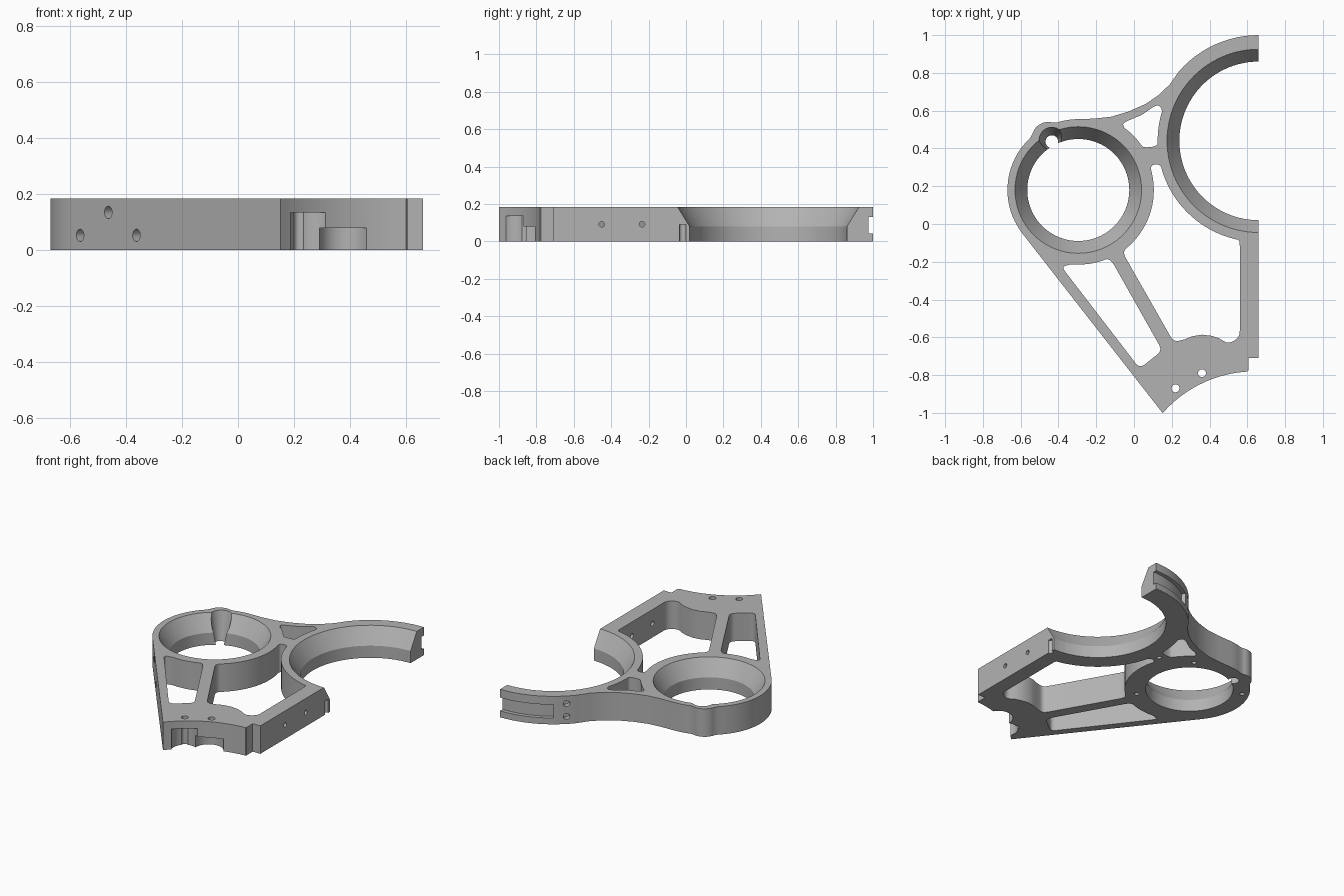
import bpy, bmesh, math
from mathutils import Vector

if "Cube" in bpy.data.objects:
    bpy.data.objects.remove(bpy.data.objects["Cube"], do_unlink=True)

H = 0.185                      # plate thickness
RING = Vector((-0.295, 0.18))  # centre of the full ring
BOWL = Vector((0.66, 0.44))    # centre of the half ring

grey = bpy.data.materials.new("machined grey")
grey.use_nodes = True
grey.diffuse_color = (0.45, 0.45, 0.45, 1)
grey.node_tree.nodes["Principled BSDF"].inputs["Base Color"].default_value = (0.45, 0.45, 0.45, 1)


def arc(c, r, a0, a1):
    n = max(2, int(abs(a1 - a0) / 4))
    angles = [math.radians(a0 + (a1 - a0) * i / n) for i in range(n + 1)]
    return [(c[0] + r * math.cos(a), c[1] + r * math.sin(a)) for a in angles]


def rounded(points, radius):
    """Round the sharp corners of a closed outline."""
    pts, out = [Vector(p) for p in points], []
    for i, p in enumerate(pts):
        a, b = pts[i - 1] - p, pts[(i + 1) % len(pts)] - p
        if math.degrees(a.angle(-b)) < 25:
            out.append(p)
            continue
        s = p + a.normalized() * min(radius, a.length * 0.45)
        e = p + b.normalized() * min(radius, b.length * 0.45)
        for k in range(7):
            t = k / 6
            out.append(s * (1 - t) ** 2 + p * 2 * t * (1 - t) + e * t * t)
    return out


def finish(name, bm):
    bmesh.ops.recalc_face_normals(bm, faces=bm.faces)
    mesh = bpy.data.meshes.new(name)
    bm.to_mesh(mesh)
    bm.free()
    mesh.materials.append(grey)
    ob = bpy.data.objects.new(name, mesh)
    bpy.context.collection.objects.link(ob)
    return ob


def prism(name, points, z0, z1):
    bm = bmesh.new()
    face = bm.faces.new([bm.verts.new((p[0], p[1], z0)) for p in points])
    up = bmesh.ops.extrude_face_region(bm, geom=[face])["geom"]
    bmesh.ops.translate(bm, vec=(0, 0, z1 - z0), verts=[v for v in up if isinstance(v, bmesh.types.BMVert)])
    return finish(name, bm)


def rod(name, start, end, r0, r1=None, sides=20):
    start, end = Vector(start), Vector(end)
    axis = end - start
    bm = bmesh.new()
    bmesh.ops.create_cone(bm, cap_ends=True, segments=sides, radius1=r0,
                          radius2=r0 if r1 is None else r1, depth=axis.length)
    bmesh.ops.rotate(bm, cent=(0, 0, 0), verts=bm.verts,
                     matrix=Vector((0, 0, 1)).rotation_difference(axis).to_matrix())
    bmesh.ops.translate(bm, vec=(start + end) / 2, verts=bm.verts)
    return finish(name, bm)


# Main plate outline
outline = arc(BOWL, 0.56, 90, 139)
outline += [(0.19, 0.74), (0.13, 0.682), (0.06, 0.635), (-0.03, 0.595), (-0.12, 0.568), (-0.21, 0.558)]
outline += arc(RING, 0.375, 93, 108) + arc((-0.455, 0.455), 0.085, 75, 165) + arc(RING, 0.375, 133, 218)
outline += arc((0.64, -1.43), 0.65, 138.7, 93.5)
outline += [(0.605, -0.775), (0.605, -0.71), (0.66, -0.71)]
plate = prism("bracket_plate", outline, 0, H)

cutters = []

# Open windows through the plate
neck_window = arc(RING, 0.41, 54, 33) + arc(BOWL, 0.535, 183, 162)
neck_window += [(0.125, 0.635), (0.04, 0.577), (-0.06, 0.535)]
main_window = arc(BOWL, 0.535, 199, 257) + [(0.56, -0.085), (0.56, -0.6), (0.5, -0.635), (0.45, -0.605)]
main_window += [(0.41, -0.592), (0.36, -0.586), (0.31, -0.594), (0.27, -0.61), (0.21, -0.625), (-0.055, -0.16)]
main_window += arc(RING, 0.4, -52, 17) + [(0.1, 0.315), (0.14, 0.315)]
side_window = arc(RING, 0.395, -95, -67) + [(-0.115, -0.2), (0.15, -0.67), (0.03, -0.765), (-0.385, -0.225)]
for name, shape in (("neck", neck_window), ("main", main_window), ("side", side_window)):
    cutters.append(prism(name + "_window_cutter", rounded(shape, 0.035), -0.1, 0.3))

# Bores with a flared upper seat
for name, c, r in (("ring", RING, 0.27), ("bowl", BOWL, 0.42)):
    slope, low, high = 0.62, 0.05, 0.25
    cutters.append(rod(name + "_bore_cutter", (*c, -0.1), (*c, 0.3), r, sides=96))
    cutters.append(rod(name + "_seat_cutter", (*c, low), (*c, high),
                       r + slope * (low - 0.08), r + slope * (high - 0.08), 96))

# Tapered keyway in the ring
cutters.append(rod("keyway_cutter", (-0.435, 0.435, -0.02), (-0.435, 0.445, 0.2), 0.03, 0.07, 32))

# Curved slot and paired holes on the half ring
slot = arc(BOWL, 0.535, 84, 125) + arc(BOWL, 0.65, 125, 84)
cutters.append(prism("slot_cutter", slot, 0.042, 0.13))
for z in (0.05, 0.135):
    ends = [BOWL + Vector((math.cos(2.32), math.sin(2.32))) * r for r in (0.525, 0.65)]
    cutters.append(rod("slot_hole_cutter", (*ends[0], z), (*ends[1], z), 0.02))

# Stepped recess below the foot, with vertical holes above it
cutters.append(rod("deep_recess_cutter", (0.26, -0.93, -0.1), (0.26, -0.93, 0.135), 0.08, sides=40))
cutters.append(rod("shallow_recess_cutter", (0.38, -0.85, -0.1), (0.38, -0.85, 0.08), 0.09, sides=40))
for x, y in ((0.22, -0.87), (0.36, -0.79)):
    cutters.append(rod("foot_hole_cutter", (x, y, -0.1), (x, y, 0.3), 0.021))

# Holes through the straight wall and a half-open pin groove
for y in (-0.45, -0.235):
    cutters.append(rod("wall_hole_cutter", (0.5, y, 0.092), (0.8, y, 0.092), 0.015))
cutters.append(rod("pin_groove_cutter", (0.66, -0.018, -0.1), (0.66, -0.018, 0.09), 0.018))

# Blind holes in the slanted wall
for x, z in ((-0.56, 0.053), (-0.46, 0.135), (-0.36, 0.053)):
    surface = Vector((x, -0.03 - 1.293 * (x + 0.6), z))
    outward = Vector((-0.79, -0.61, 0))
    cutters.append(rod("slant_hole_cutter", surface - outward * 0.05, surface + outward * 0.1, 0.022))

# Blind holes in the underside
spots = [RING + Vector((math.cos(math.radians(a)), math.sin(math.radians(a)))) * 0.33 for a in (55, -50, 150)]
for p in spots + [Vector((0.1, 0.36))]:
    cutters.append(rod("underside_hole_cutter", (*p, -0.1), (*p, 0.07), 0.015))

# Cut everything out of the plate
bpy.context.view_layer.objects.active = plate
for c in cutters:
    mod = plate.modifiers.new(c.name, "BOOLEAN")
    mod.operation, mod.solver, mod.object = "DIFFERENCE", "EXACT", c
    bpy.ops.object.modifier_apply(modifier=mod.name)
    bpy.data.objects.remove(c, do_unlink=True)

bpy.ops.object.select_all(action="DESELECT")
plate.select_set(True)
bpy.ops.object.shade_smooth_by_angle(angle=math.radians(30))
